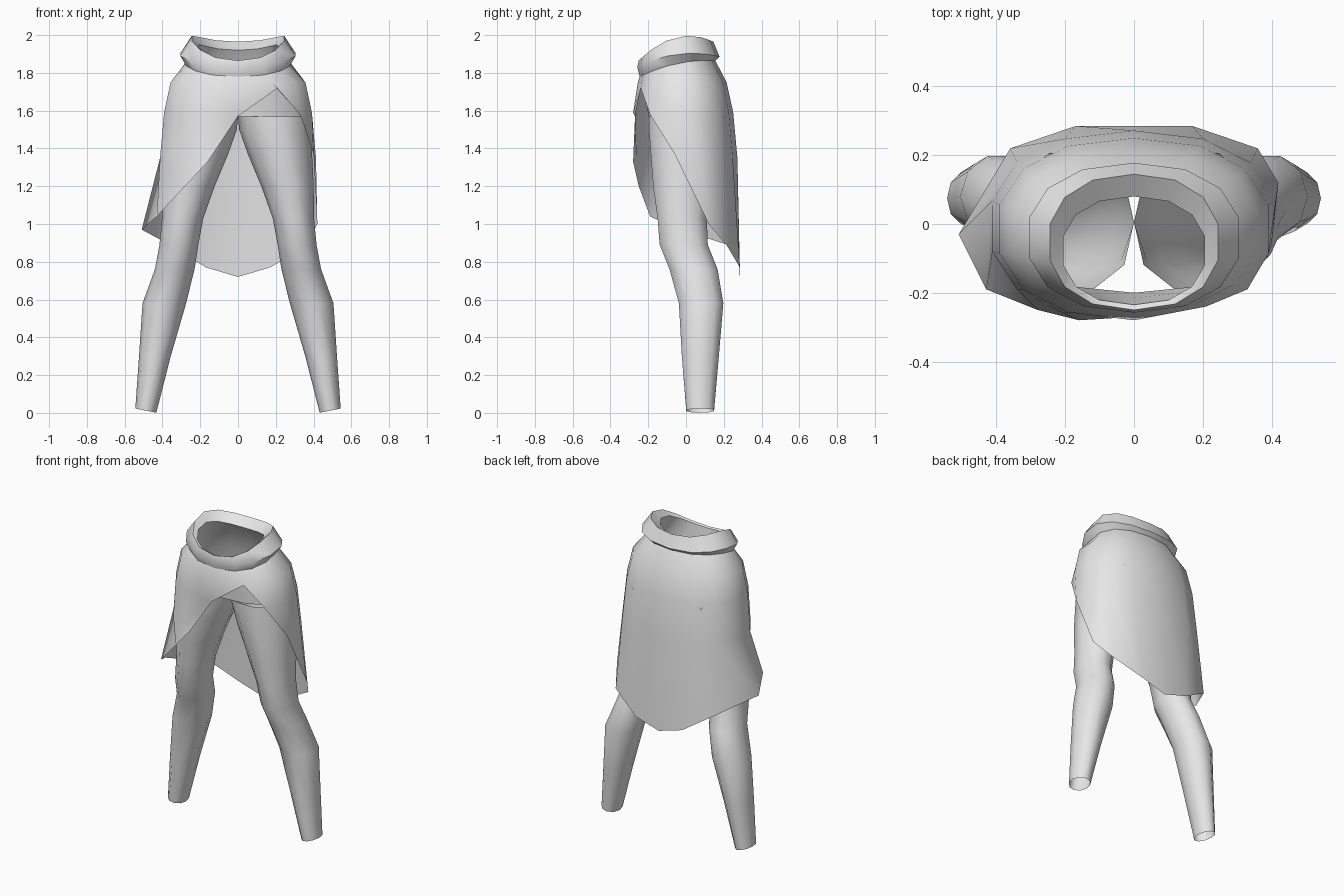
import bpy, bmesh, math

if "Cube" in bpy.data.objects:
    bpy.data.objects.remove(bpy.data.objects["Cube"])

grey = bpy.data.materials.new("cloth grey")
grey.diffuse_color = (0.8, 0.8, 0.8, 1)
grey.use_nodes = True
grey.node_tree.nodes["Principled BSDF"].inputs["Base Color"].default_value = grey.diffuse_color
N = 14  # columns around the waist and skirt


def spow(v, e):
    return math.copysign(abs(v) ** e, v)


def ring(rx, yf, yb, zf, zs=None, zb=None, e=0.88):
    """Closed outline from front round to the right; height set at front, side and back."""
    zs = zf if zs is None else zs
    zb = zf if zb is None else zb
    pts = []
    for k in range(N):
        t = 2 * math.pi * k / N
        s, c = spow(math.sin(t), e), -spow(math.cos(t), e)
        z = zs + (zb - zf) / 2 * c + ((zb + zf) / 2 - zs) * c * c
        pts.append((rx * s, (yf + yb) / 2 + (yb - yf) / 2 * c, z))
    return pts


def loft(name, rings, outward_down=True):
    """Join successive closed rings with faces."""
    bm = bmesh.new()
    rows = [[bm.verts.new(p) for p in r] for r in rings]
    n = len(rows[0])
    for a, b in zip(rows, rows[1:]):
        for k in range(n):
            j = (k + 1) % n
            f = [a[k], b[k], b[j], a[j]]
            bm.faces.new(f if outward_down else f[::-1])
    bmesh.ops.remove_doubles(bm, verts=bm.verts, dist=0.0005)
    me = bpy.data.meshes.new(name)
    bm.to_mesh(me)
    bm.free()
    me.materials.append(grey)
    ob = bpy.data.objects.new(name, me)
    bpy.context.collection.objects.link(ob)
    bpy.ops.object.select_all(action='DESELECT')
    bpy.context.view_layer.objects.active = ob
    ob.select_set(True)
    bpy.ops.object.shade_smooth_by_angle(angle=math.radians(50))
    return ob


# Rolled waistband
tuck = ring(0.28, -0.245, 0.155, 1.78, 1.85, 1.865)
inner = ring(0.21, -0.235, 0.08, 1.86, 1.945, 1.92)
loft("waistband", [
    inner,
    ring(0.25, -0.25, 0.145, 1.865, 1.988, 1.965),
    ring(0.312, -0.258, 0.178, 1.83, 1.9, 1.885),
    tuck,
])

# Inner pelvis of the leggings, below the opening
loft("leggings_hips", [
    inner,
    ring(0.28, -0.225, 0.13, 1.79, 1.83, 1.84),
    ring(0.335, -0.215, 0.18, 1.72),
    ring(0.37, -0.2, 0.21, 1.57),
])

# Wrap skirt: slanted hem, open at the front, one point per column
hem = [(0, -0.27, 1.57), (0.21, -0.24, 1.72), (0.33, -0.19, 1.58), (0.40, -0.06, 1.37),
       (0.42, 0.12, 1.0), (0.36, 0.22, 0.88), (0.17, 0.285, 0.77), (0, 0.285, 0.72),
       (-0.17, 0.285, 0.77), (-0.36, 0.22, 0.89), (-0.51, -0.03, 0.97),
       (-0.43, -0.19, 1.04), (-0.28, -0.25, 1.2), (-0.16, -0.28, 1.33)]
levels = [ring(0.365, -0.255, 0.215, 1.75), ring(0.40, -0.28, 0.25, 1.59),
          ring(0.422, -0.285, 0.272, 1.35)]
trimmed = [[p if p[2] > h[2] + 0.015 else h for p, h in zip(r, hem)] for r in levels]
loft("wrap_skirt", [tuck] + trimmed + [hem])

# Legs: height, centre x, radius x, centre y, radius y
sections = [
    (1.57, 0.186, 0.186, 0.005, 0.205), (1.50, 0.195, 0.180, 0.0, 0.20),
    (1.37, 0.222, 0.162, -0.01, 0.18), (1.20, 0.262, 0.132, -0.02, 0.157),
    (1.03, 0.293, 0.104, -0.02, 0.133), (0.89, 0.313, 0.098, -0.012, 0.13),
    (0.76, 0.335, 0.100, 0.04, 0.13), (0.58, 0.39, 0.110, 0.08, 0.12),
    (0.30, 0.44, 0.080, 0.076, 0.10), (0.012, 0.488, 0.053, 0.075, 0.075)]
leg_rings = []
for z, cx, rx, cy, ry in sections:
    row = []
    for k in range(10):
        t = 2 * math.pi * (k + 0.5) / 10
        x = rx * math.sin(t) * 1.05
        tilt = 0.2 * x if z < 0.1 else 0  # cuff slopes up to the outside
        row.append((max(0, cx + x), cy - ry * math.cos(t) * 1.03, z + tilt))
    leg_rings.append(row)
leg = loft("legs", leg_rings)
mirror = leg.modifiers.new("mirror", 'MIRROR')
mirror.use_axis[0] = True
mirror.use_mirror_merge = False
